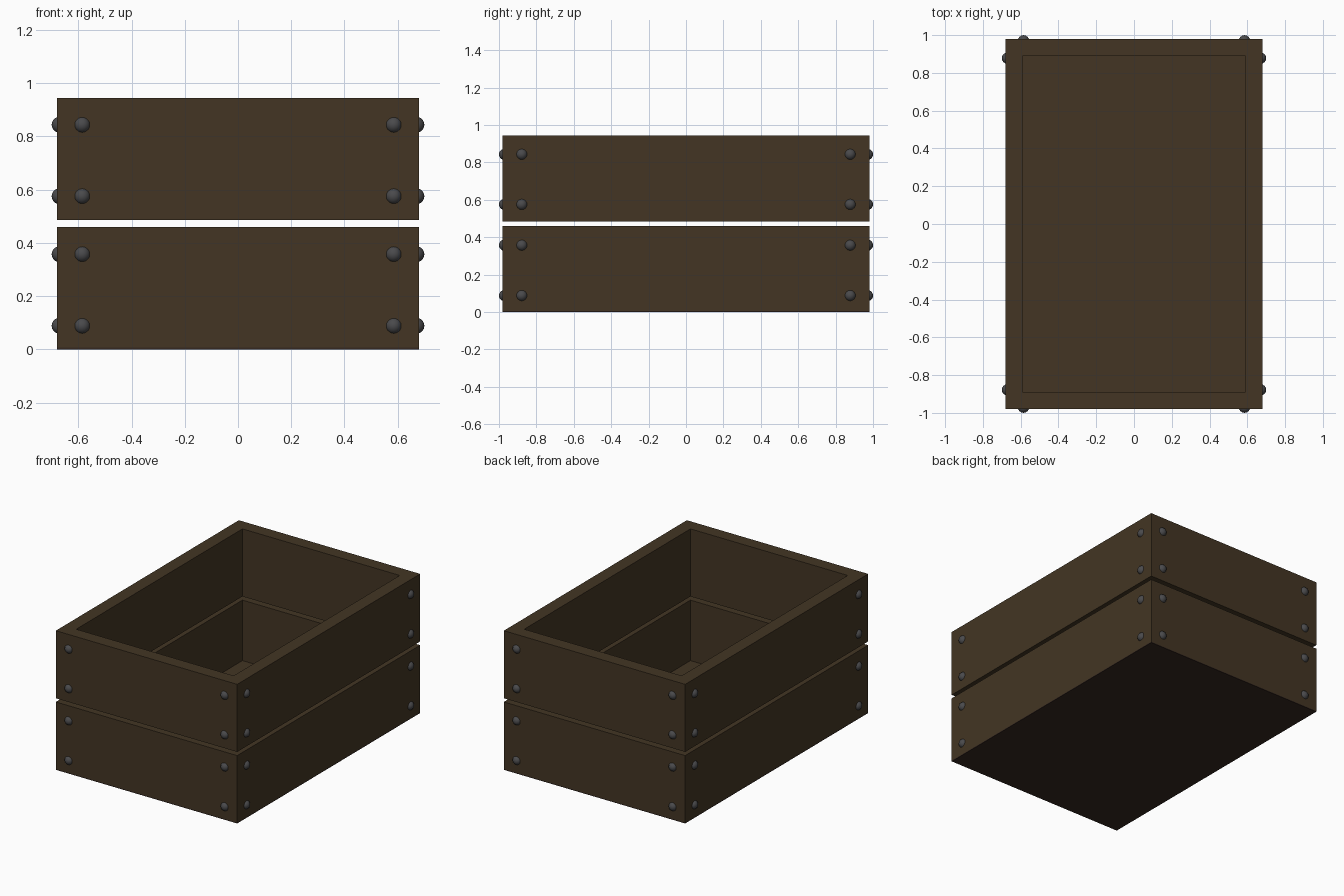
import bpy
import bmesh

if "Cube" in bpy.data.objects:
    bpy.data.objects.remove(bpy.data.objects["Cube"])

HX, HY, WALL = 0.68, 0.98, 0.09       # outer half sizes and board thickness


def material(name, rgb):
    m = bpy.data.materials.new(name)
    m.diffuse_color = (*rgb, 1.0)
    m.use_nodes = True
    m.node_tree.nodes["Principled BSDF"].inputs["Base Color"].default_value = m.diffuse_color
    return m


WOOD = material("brown wood", (0.056, 0.036, 0.017))
BASE = material("dark red brown wood", (0.035, 0.020, 0.014))
IRON = material("dark grey iron", (0.068, 0.068, 0.072))


def add_object(name, bm, mat):
    bmesh.ops.recalc_face_normals(bm, faces=bm.faces)
    me = bpy.data.meshes.new(name)
    bm.to_mesh(me)
    bm.free()
    me.materials.append(mat)
    ob = bpy.data.objects.new(name, me)
    bpy.context.collection.objects.link(ob)
    return ob


def board_frame(name, z0, z1):
    """Rectangular ring of four mitred boards."""
    bm = bmesh.new()

    def loop(hx, hy, z):
        return [bm.verts.new((sx * hx, sy * hy, z))
                for sx, sy in ((-1, -1), (1, -1), (1, 1), (-1, 1))]

    loops = [loop(HX, HY, z0), loop(HX, HY, z1),
             loop(HX - WALL, HY - WALL, z1), loop(HX - WALL, HY - WALL, z0)]
    for k in range(4):
        a, b = loops[k], loops[(k + 1) % 4]
        for i in range(4):
            j = (i + 1) % 4
            bm.faces.new((a[i], a[j], b[j], b[i]))
    return add_object(name, bm, WOOD)


def slab(name, hx, hy, z0, z1, mat):
    bm = bmesh.new()
    bmesh.ops.create_cube(bm, size=1)
    for v in bm.verts:
        v.co = (v.co.x * 2 * hx, v.co.y * 2 * hy, z0 if v.co.z < 0 else z1)
    return add_object(name, bm, mat)


# Two stacked frames with an open gap between them
board_frame("lower_board_frame", 0.006, 0.46)
board_frame("upper_board_frame", 0.485, 0.943)

# Floor inside and thin dark plate underneath
slab("floor_board", HX - WALL, HY - WALL, 0.006, 0.05, WOOD)
slab("base_plate", HX, HY, 0.0, 0.006, BASE)

# Round nail heads, half sunk near every board end
bm = bmesh.new()
for z in (0.088, 0.357, 0.575, 0.843):
    for sx in (-1, 1):
        for sy in (-1, 1):
            for x, y in ((0.585, HY - 0.01), (HX - 0.01, 0.878)):
                ret = bmesh.ops.create_uvsphere(bm, u_segments=16, v_segments=10, radius=0.03)
                bmesh.ops.translate(bm, verts=ret["verts"], vec=(sx * x, sy * y, z))
for f in bm.faces:
    f.smooth = True
add_object("nail_heads", bm, IRON)
